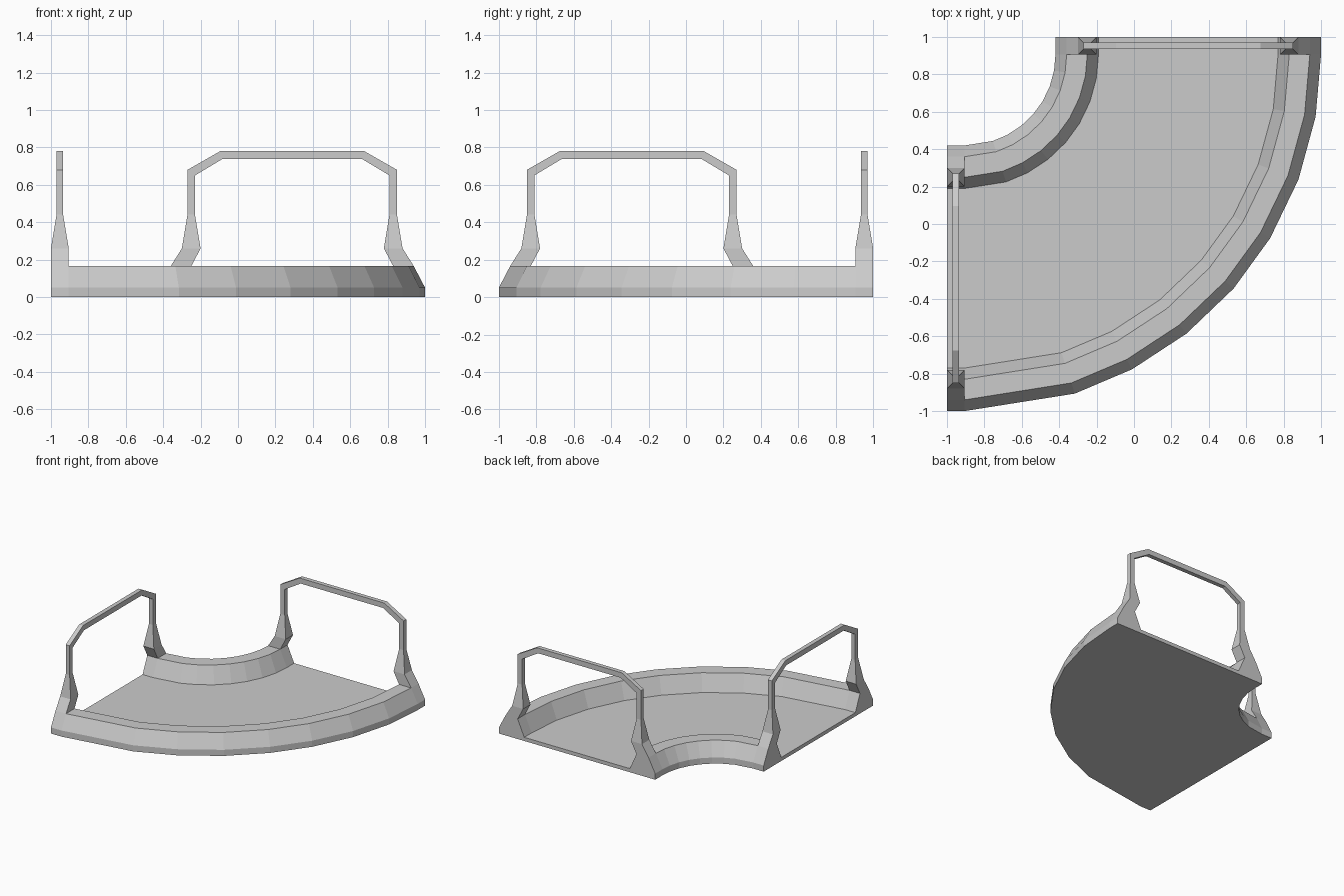
import bpy, bmesh
from math import sin, cos, radians

if "Cube" in bpy.data.objects:
    bpy.data.objects.remove(bpy.data.objects["Cube"])

END = 0.095            # depth of the straight end pieces
C = (-1 + END, 1 - END)  # centre of the bend


def loft(name, rings, closed_caps=True):
    """Skin a series of equal-length closed rings, optionally capping the ends."""
    bm = bmesh.new()
    vs = [[bm.verts.new(p) for p in r] for r in rings]
    n = len(vs[0])
    for a, b in zip(vs, vs[1:]):
        for i in range(n):
            j = (i + 1) % n
            bm.faces.new((a[i], a[j], b[j], b[i]))
    if closed_caps:
        bm.faces.new(vs[0])
        bm.faces.new(vs[-1])
    bmesh.ops.recalc_face_normals(bm, faces=bm.faces)
    # an open skin has no certain inside: the underside must face down
    bm.normal_update()
    low = min(bm.faces, key=lambda f: f.calc_center_median().z)
    if low.normal.z > 0:
        bmesh.ops.reverse_faces(bm, faces=bm.faces)
    me = bpy.data.meshes.new(name)
    bm.to_mesh(me)
    bm.free()
    ob = bpy.data.objects.new(name, me)
    bpy.context.collection.objects.link(ob)
    return ob


# Curved bed: kerb, floor, kerb profile (radius, z) swept round the bend
profile = [(.485, 0), (.485, .05), (.545, .165), (.655, .165), (.715, .03),
           (1.675, .03), (1.735, .165), (1.845, .165), (1.905, .05), (1.905, 0)]
angles = [0, 18, 28, 38.5, 49, 59, 69.5, 80, 90]
loft("curved_bed",
     [[(C[0] + r * sin(radians(a)), C[1] - r * cos(radians(a)), z) for r, z in profile]
      for a in angles], closed_caps=False)

# Half arch: outer position, outer z, inner position, inner z, near and far depth
MID = 0.29
half = [(-.42, 0, -.19, 0, 0, END),
        (-.42, .05, -.19, .03, 0, END),
        (-.36, .165, -.25, .165, 0, END),
        (-.30, .26, -.20, .26, 0, END),
        (-.27, .44, -.23, .44, .03, .065),
        (-.27, .68, -.23, .65, .03, .065),
        (-.095, .78, -.085, .737, .03, .065)]
full = half + [(2 * MID - a, za, 2 * MID - b, zb, d0, d1)
               for a, za, b, zb, d0, d1 in reversed(half)]


def back_end(p, d, z):
    return (p, 1 - d, z)


def left_end(p, d, z):
    return (-1 + d, -p, z)


# Arches and floor strips at both ends of the bend
for side, place in (("back", back_end), ("left", left_end)):
    loft(side + "_arch",
         [[place(a, d0, za), place(a, d1, za), place(b, d1, zb), place(b, d0, zb)]
          for a, za, b, zb, d0, d1 in full])
    loft(side + "_floor_strip",
         [[place(p, 0, 0), place(p, END, 0), place(p, END, .03), place(p, 0, .03)]
          for p in (-.19, .77)])
